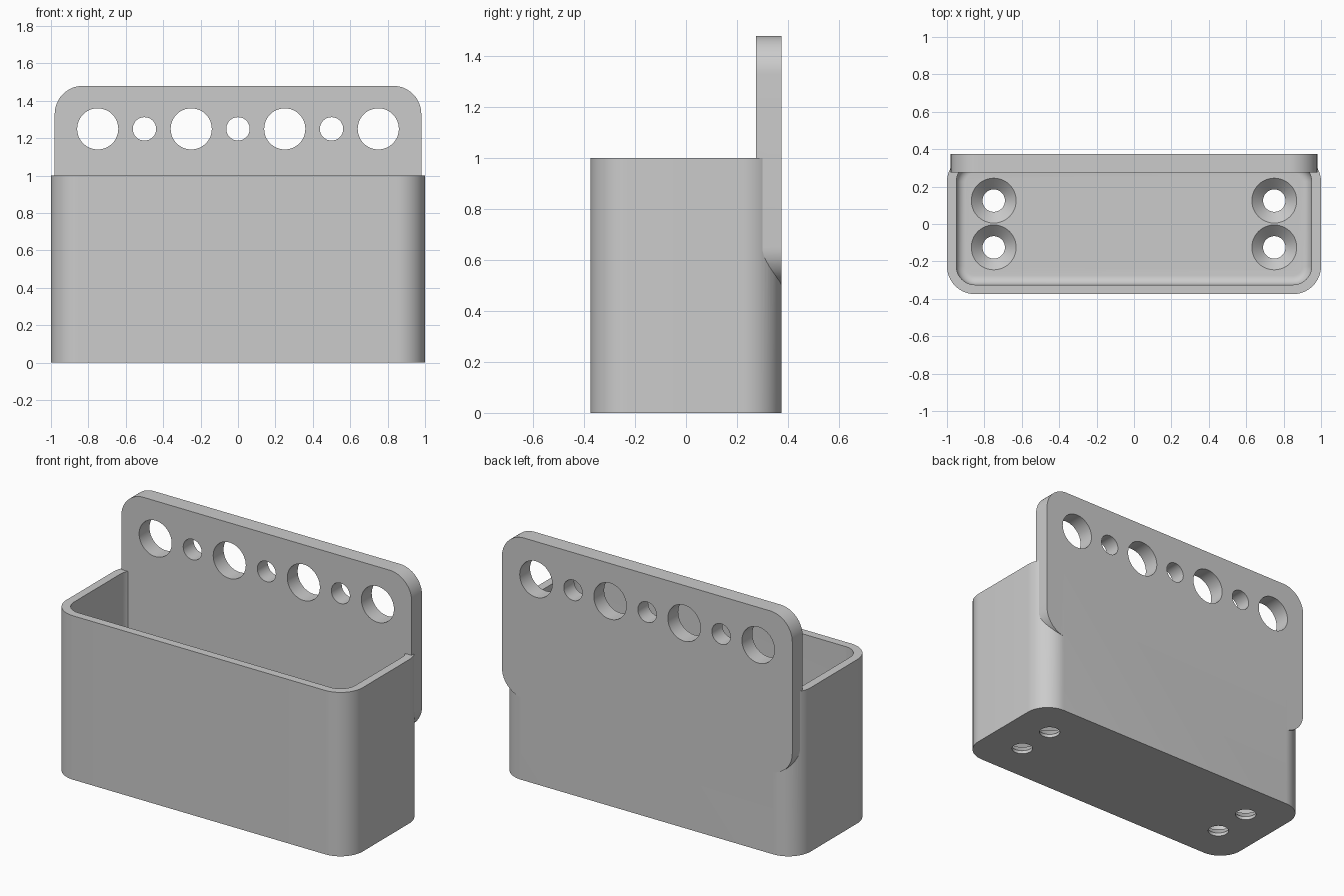
import bpy, bmesh, math
from mathutils import Matrix

cube = bpy.data.objects.get("Cube")
if cube:
    bpy.data.objects.remove(cube, do_unlink=True)

grey = bpy.data.materials.new("plain grey")
grey.use_nodes = True
COLOUR = (0.6, 0.6, 0.6, 1)
grey.diffuse_color = COLOUR
grey.node_tree.nodes["Principled BSDF"].inputs["Base Color"].default_value = COLOUR


def rounded_outline(half_x, half_y, radius, steps=16):
    """Counter-clockwise outline of a rounded rectangle."""
    points = []
    for quarter, (sx, sy) in enumerate([(1, 1), (-1, 1), (-1, -1), (1, -1)]):
        for i in range(steps + 1):
            a = (quarter + i / steps) * math.pi / 2
            points.append((sx * (half_x - radius) + radius * math.cos(a),
                           sy * (half_y - radius) + radius * math.sin(a)))
    return points


def circle(radius, steps=48):
    return [(radius * math.cos(2 * math.pi * i / steps),
             radius * math.sin(2 * math.pi * i / steps)) for i in range(steps)]


def loft(name, sections, matrix=Matrix()):
    """Closed solid through (outline, height) sections from bottom to top."""
    bm = bmesh.new()
    rings = [[bm.verts.new((x, y, z)) for x, y in outline] for outline, z in sections]
    n = len(rings[0])
    bm.faces.new(rings[0][::-1])
    bm.faces.new(rings[-1])
    for low, high in zip(rings, rings[1:]):
        for i in range(n):
            j = (i + 1) % n
            bm.faces.new((low[i], low[j], high[j], high[i]))
    bm.transform(matrix)
    bmesh.ops.recalc_face_normals(bm, faces=bm.faces)
    mesh = bpy.data.meshes.new(name)
    bm.to_mesh(mesh)
    bm.free()
    mesh.materials.append(grey)
    obj = bpy.data.objects.new(name, mesh)
    bpy.context.collection.objects.link(obj)
    return obj


def combine(target, tool, operation):
    """Apply a boolean and remove the helper."""
    mod = target.modifiers.new(operation, "BOOLEAN")
    mod.operation, mod.solver, mod.object = operation, "EXACT", tool
    bpy.context.view_layer.objects.active = target
    bpy.ops.object.modifier_apply(modifier=mod.name)
    bpy.data.objects.remove(tool, do_unlink=True)


FLOOR, FILLET = 0.08, 0.05

# Open bin with rounded corners
outer = rounded_outline(1, 0.375, 0.15)
holder = loft("wall_mounted_bin", [(outer, 0), (outer, 1)])

# Cavity with a filleted floor
sections = []
for i in range(9):
    a = i / 8 * math.pi / 2
    inset = FILLET * (1 - math.sin(a))
    sections.append((rounded_outline(0.95 - inset, 0.325 - inset, 0.1 - inset),
                     FLOOR + FILLET * (1 - math.cos(a))))
sections.append((rounded_outline(0.95, 0.325, 0.1), 1.2))
combine(holder, loft("cavity_cutter", sections), "DIFFERENCE")

# Upright back plate
upright = Matrix.Rotation(math.pi / 2, 4, "X")
plate_outline = rounded_outline(0.98, 0.49, 0.15)
plate = loft("back_plate", [(plate_outline, -0.375), (plate_outline, -0.275)],
             Matrix.Translation((0, 0, 0.99)) @ upright)
combine(holder, plate, "UNION")

# Alternating large and small holes through the plate
for i in range(-3, 4):
    hole = circle(0.11 if i % 2 else 0.0625)
    combine(holder, loft("plate_hole_cutter", [(hole, -0.5), (hole, -0.2)],
                         Matrix.Translation((i * 0.25, 0, 1.25)) @ upright), "DIFFERENCE")

# Countersunk screw holes in the floor
for x in (-0.75, 0.75):
    for y in (-0.125, 0.125):
        shank, head = circle(0.06), circle(0.12)
        cutter = loft("screw_hole_cutter",
                      [(shank, -0.1), (shank, FLOOR - 0.06), (head, FLOOR), (head, FLOOR + 0.05)],
                      Matrix.Translation((x, y, 0)))
        combine(holder, cutter, "DIFFERENCE")

# Smooth rounded surfaces with crisp edges
bpy.ops.object.select_all(action="DESELECT")
holder.select_set(True)
bpy.context.view_layer.objects.active = holder
bpy.ops.object.shade_smooth_by_angle(angle=math.radians(30))
